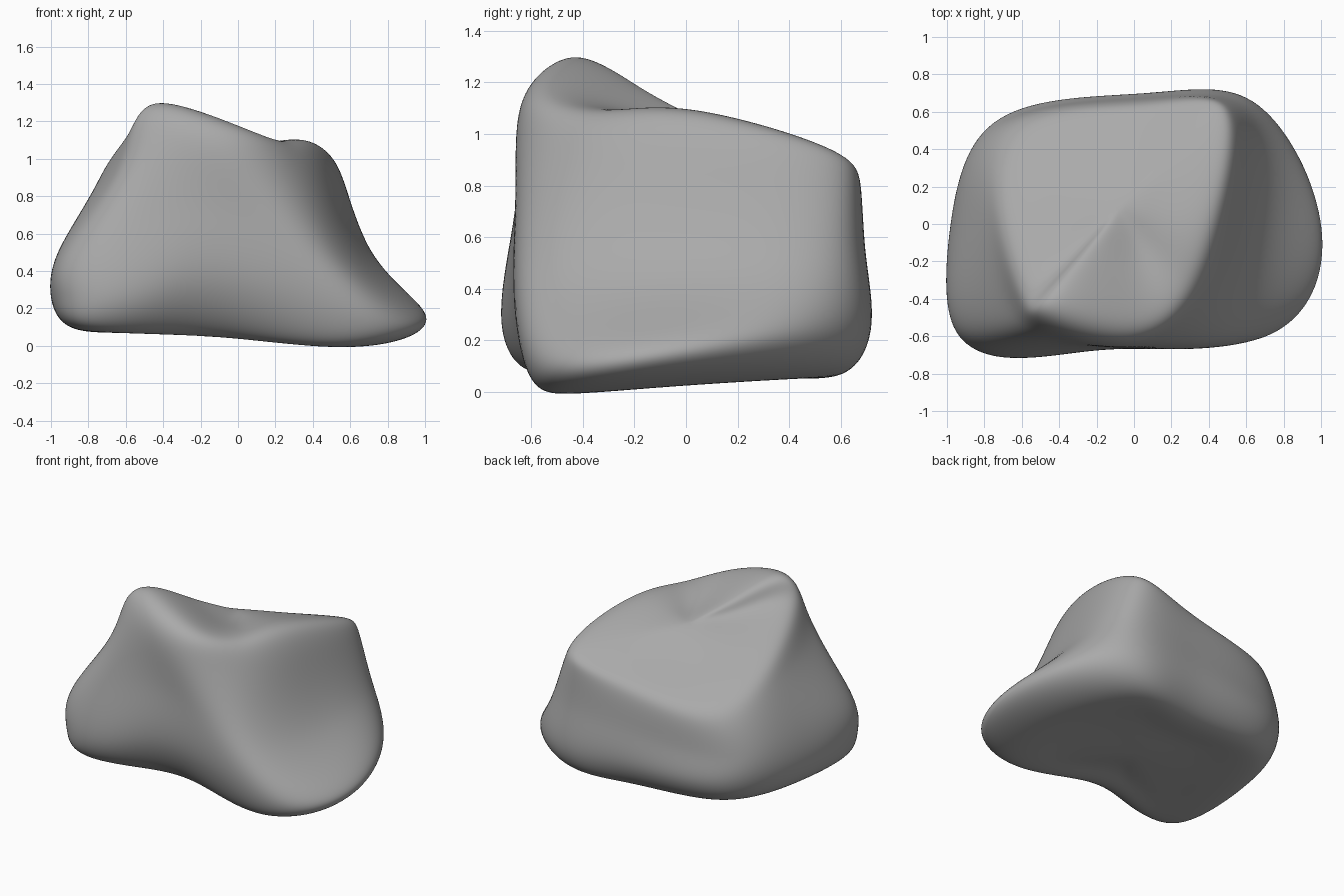
import bpy
import bmesh
from mathutils import Vector

cube = bpy.data.objects.get("Cube")
if cube:
    bpy.data.objects.remove(cube, do_unlink=True)

# Profiles running up the boulder, in hundredths of a unit:
# base rim, belly, middle, shoulder, crown
profiles = {
    "east": [(76, -4, 3), (101, -3, 17), (70, 0, 46), (52, 4, 92), (38, 3, 109)],
    "north_east": [(49, 56, 7), (65, 64, 25), (62, 61, 55), (52, 61, 84), (42, 56, 94)],
    "north": [(0, 56, 7), (5, 69, 25), (5, 68, 50), (4, 65, 74), (3, 54, 84)],
    "north_west": [(-61, 48, 9), (-70, 57, 25), (-73, 54, 44), (-64, 53, 67), (-51, 43, 80)],
    "west": [(-83, 0, 9), (-98, -2, 25), (-92, 0, 54), (-77, 0, 84), (-64, -2, 99)],
    "south_west": [(-84, -56, 9), (-92, -60, 26), (-91, -57, 51), (-66, -45, 92), (-55, -39, 117)],
    "peak": [(-45, -56, 8), (-50, -71, 28), (-44, -66, 70), (-43, -59, 112), (-41, -42, 130)],
    "south": [(0, -49, 6), (0, -65, 34), (0, -66, 70), (-3, -65, 104), (2, -52, 117)],
    "south_east": [(56, -53, 0), (73, -59, 14), (50, -57, 50), (34, -46, 91), (26, -33, 109)],
}
base_centre = Vector((0, 0, 0.04))
top_centre = Vector((-0.08, 0.08, 1.05))


def build_cage():
    """Loft the profiles into a closed cage with an inner ring on each cap."""
    bm = bmesh.new()
    bottom, top = bm.verts.new(base_centre), bm.verts.new(top_centre)
    ribs = []
    for points in profiles.values():
        rib = [Vector(p) / 100 for p in points]
        rib.insert(0, rib[0].lerp(base_centre, 0.4))
        rib.append(rib[-1].lerp(top_centre, 0.5))
        ribs.append([bm.verts.new(p) for p in rib])
    for a, b in zip(ribs, ribs[1:] + ribs[:1]):
        bm.faces.new((bottom, b[0], a[0]))
        bm.faces.new((top, a[-1], b[-1]))
        for i in range(len(a) - 1):
            bm.faces.new((a[i], b[i], b[i + 1], a[i + 1]))
    bmesh.ops.recalc_face_normals(bm, faces=bm.faces)
    return bm


def smoothed_position(vert):
    """Where subdivision will pull a cage vertex."""
    near = [e.other_vert(vert) for e in vert.link_edges]
    far = [v for f in vert.link_faces for v in f.verts if v != vert and v not in near]
    n = len(near)
    total = vert.co * n * n
    for v in near:
        total += v.co * 4
    for v in far:
        total += v.co
    return total / (n * n + 4 * n + len(far))


def inflate_cage(bm):
    """Push the cage outward so the smooth surface follows the profiles."""
    targets = {v: v.co.copy() for v in bm.verts}
    for _ in range(8):
        moves = {v: (targets[v] - smoothed_position(v)) * 0.7 for v in bm.verts}
        for v, move in moves.items():
            v.co += move


# Boulder
cage = build_cage()
inflate_cage(cage)
mesh = bpy.data.meshes.new("boulder")
cage.to_mesh(mesh)
cage.free()
boulder = bpy.data.objects.new("boulder", mesh)
bpy.context.collection.objects.link(boulder)
bpy.ops.object.select_all(action="DESELECT")
boulder.select_set(True)
bpy.context.view_layer.objects.active = boulder
subdivision = boulder.modifiers.new("rounding", "SUBSURF")
subdivision.levels = subdivision.render_levels = 4
bpy.ops.object.shade_smooth()

# Stone colour
stone = bpy.data.materials.new("stone grey")
stone.use_nodes = True
grey = (0.4, 0.4, 0.4, 1.0)
stone.diffuse_color = grey
stone.node_tree.nodes["Principled BSDF"].inputs["Base Color"].default_value = grey
boulder.data.materials.append(stone)
